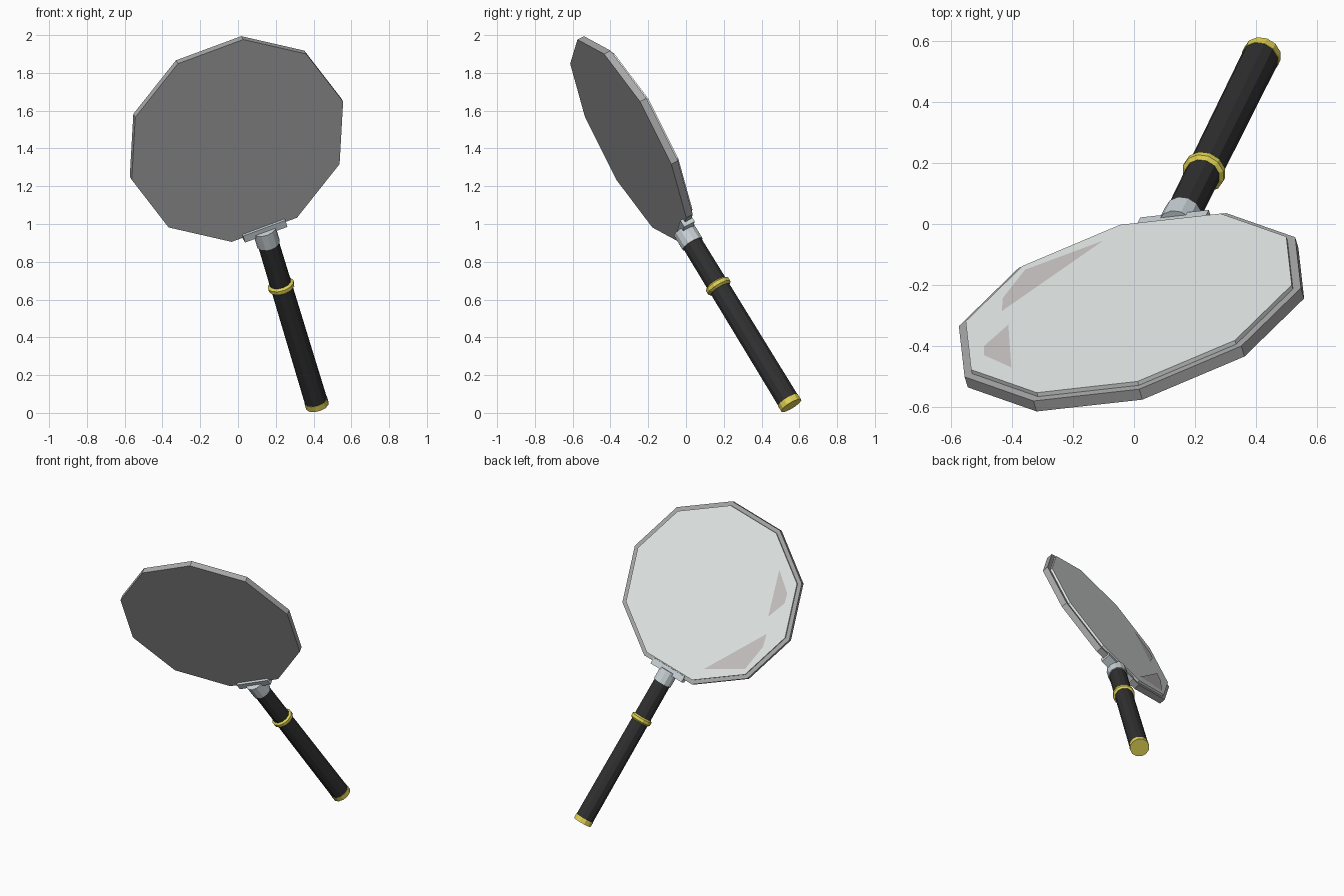
import bpy, bmesh, math
from mathutils import Matrix, Vector

if "Cube" in bpy.data.objects:
    bpy.data.objects.remove(bpy.data.objects["Cube"])

# Tilted frame: local Z runs from grip to disc centre, local Y is the mirror normal
up = Vector((-0.25, -0.505, 0.827)).normalized()
nrm = Vector((-0.26, 0.857, 0.444))
nrm = (nrm - up * nrm.dot(up)).normalized()
side = nrm.cross(up)
FRAME = Matrix.Translation((-0.003, -0.306, 1.441)) @ Matrix((side, nrm, up)).transposed().to_4x4()
DISC = FRAME @ Matrix.Rotation(-math.pi / 2, 4, 'X')
HANDLE = FRAME @ Matrix.Translation((0, 0.006, 0))


def material(name, rgb):
    m = bpy.data.materials.new(name)
    m.diffuse_color = (*rgb, 1)
    m.use_nodes = True
    m.node_tree.nodes["Principled BSDF"].inputs["Base Color"].default_value = m.diffuse_color
    return m


black = material("black", (0.03, 0.03, 0.03))
gold = material("gold", (0.75, 0.65, 0.09))
steel = material("steel", (0.6, 0.66, 0.69))
rim_grey = material("rim_grey", (0.4, 0.4, 0.4))
glass = material("glass", (0.8, 0.85, 0.83))
shine = material("shine", (0.6, 0.57, 0.57))


def finish(name, bm, matrix, mat, fix=True):
    if fix:
        bmesh.ops.recalc_face_normals(bm, faces=bm.faces)
    bm.transform(matrix)
    me = bpy.data.meshes.new(name)
    bm.to_mesh(me)
    bm.free()
    me.materials.append(mat)
    ob = bpy.data.objects.new(name, me)
    bpy.context.collection.objects.link(ob)
    return ob


def lathe(name, profile, sides, matrix, mat):
    """Capped solid turned around local Z from (radius, height) points."""
    bm = bmesh.new()
    rings = []
    for r, z in profile:
        rings.append([bm.verts.new((r * math.cos(2 * math.pi * i / sides),
                                    r * math.sin(2 * math.pi * i / sides), z))
                      for i in range(sides)])
    for a, b in zip(rings, rings[1:]):
        for i in range(sides):
            j = (i + 1) % sides
            bm.faces.new((a[i], a[j], b[j], b[i]))
    bm.faces.new(rings[0][::-1])
    bm.faces.new(rings[-1])
    return finish(name, bm, matrix, mat)


# Ten-sided backing and raised mirror plate
lathe("mirror_backing", [(0.60, 0), (0.60, 0.04)], 10, DISC, rim_grey)
lathe("mirror_plate", [(0.572, 0.035), (0.572, 0.055)], 10, DISC, glass)

# Two flat reflection patches on the mirror
patches = [
    [(-0.208, -0.445), (-0.445, -0.305), (-0.476, -0.124), (-0.454, -0.04)],
    [(-0.406, 0.059), (-0.457, 0.187), (-0.44, 0.25), (-0.316, 0.355)],
]
for k, pts in enumerate(patches):
    bm = bmesh.new()
    bm.faces.new([bm.verts.new((x, 0.057, z)) for x, z in pts])
    finish(f"reflection_{k + 1}", bm, FRAME, shine, fix=False)

# Clamp bar along the lower edge of the disc
bm = bmesh.new()
bmesh.ops.create_cube(bm, size=1)
bmesh.ops.scale(bm, verts=bm.verts, vec=(0.24, 0.065, 0.042))
bmesh.ops.translate(bm, verts=bm.verts, vec=(0, 0.015, -0.572))
finish("clamp_bar", bm, FRAME, steel)

# Ferrule, grip, collar and end cap
lathe("ferrule", [(0.063, -0.575), (0.063, -0.665)], 12, HANDLE, steel)
lathe("grip", [(0.057, -0.66), (0.061, -1.67)], 12, HANDLE, black)
lathe("collar", [(0.056, -0.913), (0.071, -0.924), (0.071, -0.944), (0.056, -0.957)], 12, HANDLE, gold)
lathe("end_cap", [(0.063, -1.667), (0.063, -1.70)], 12, HANDLE, gold)
